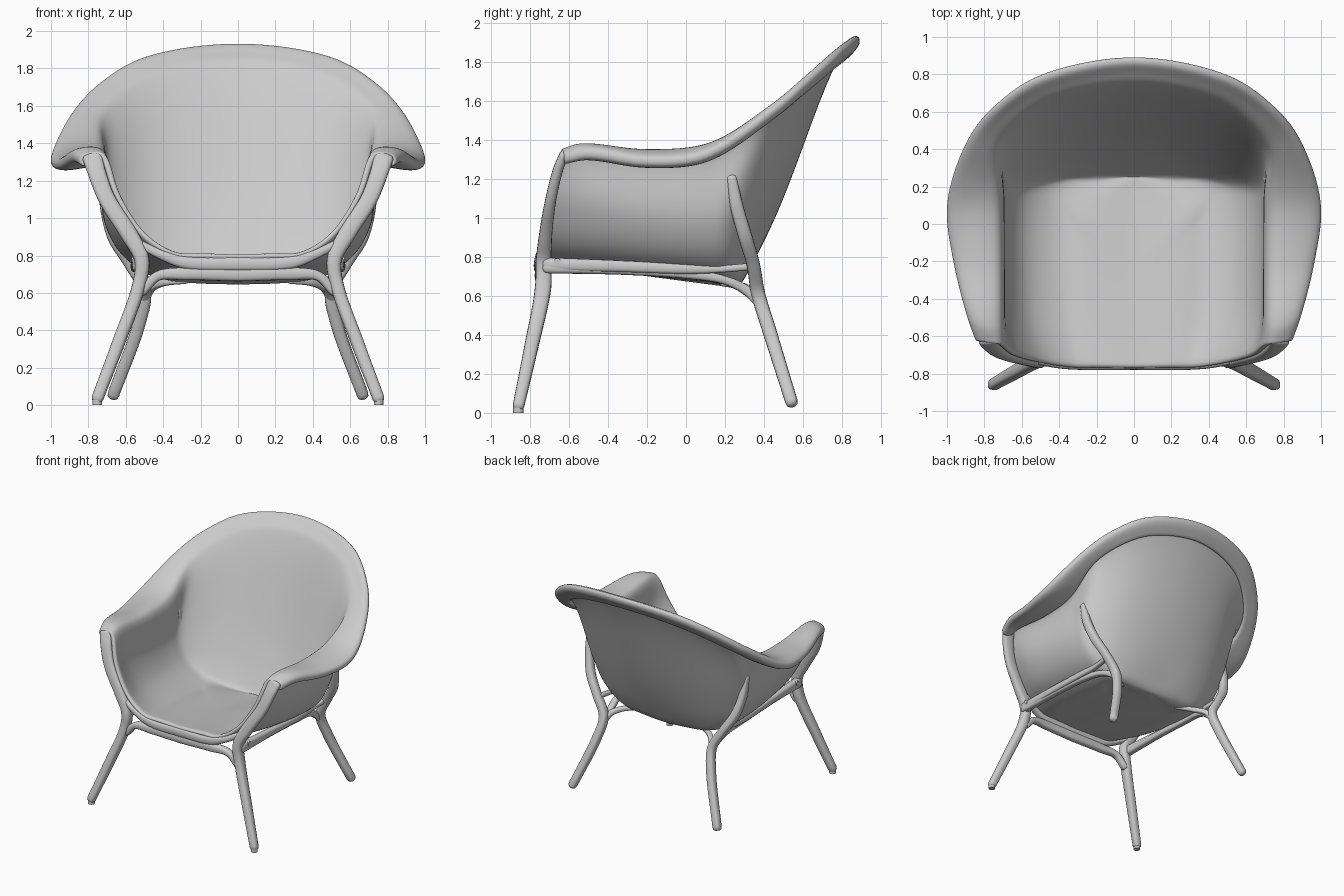
import bpy, bmesh, math
from mathutils import Vector

if "Cube" in bpy.data.objects:
    bpy.data.objects.remove(bpy.data.objects["Cube"])


def spline(pts, n):
    """Smooth centripetal curve through points, n steps per span."""
    p = [Vector(q) for q in pts]
    p = [2 * p[0] - p[1]] + p + [2 * p[-1] - p[-2]]
    out = []
    for i in range(1, len(p) - 2):
        a, b, c, d = p[i - 1:i + 3]
        t = [0.0]
        for u, v in ((a, b), (b, c), (c, d)):
            t.append(t[-1] + max((v - u).length, 1e-3) ** 0.5)
        for k in range(n):
            s = t[1] + (t[2] - t[1]) * k / n
            mix = lambda u, v, i0, i1: u + (v - u) * ((s - t[i0]) / (t[i1] - t[i0]))
            a1, a2, a3 = mix(a, b, 0, 1), mix(b, c, 1, 2), mix(c, d, 2, 3)
            out.append(mix(mix(a1, a2, 0, 2), mix(a2, a3, 1, 3), 1, 2))
    return out + [p[-2].copy()]


def finish(bm, name, angle=50):
    me = bpy.data.meshes.new(name)
    bmesh.ops.recalc_face_normals(bm, faces=bm.faces)
    bm.to_mesh(me)
    bm.free()
    ob = bpy.data.objects.new(name, me)
    bpy.context.collection.objects.link(ob)
    bpy.ops.object.select_all(action='DESELECT')
    ob.select_set(True)
    bpy.context.view_layer.objects.active = ob
    bpy.ops.object.shade_smooth_by_angle(angle=math.radians(angle))
    return ob


def bar(name, path, radii, axis, mirror=True, n=7, sides=16):
    """Sweep a rounded section; radii (along axis, across) per path point."""
    pts = spline(path, n)
    rad = []
    for (a, b), (c, d) in zip(radii, radii[1:]):
        rad += [Vector((a, b)).lerp(Vector((c, d)), k / n) for k in range(n)]
    rad.append(Vector(radii[-1]))
    tan = [(pts[min(i + 1, len(pts) - 1)] - pts[max(i - 1, 0)]).normalized()
           for i in range(len(pts))]
    rings = [(p, t, r, 1.0) for p, t, r in zip(pts, tan, rad)]
    # rounded ends
    for s, h in ((0.85, 0.6), (0.45, 0.9)):
        r = min(rad[0])
        rings.insert(0, (pts[0] - tan[0] * r * h, tan[0], rad[0], s))
        r = min(rad[-1])
        rings.append((pts[-1] + tan[-1] * r * h, tan[-1], rad[-1], s))
    bm = bmesh.new()
    loops = []
    for p, t, r, s in rings:
        u = Vector(axis)
        u = (u - t * u.dot(t)).normalized()
        v = t.cross(u)
        loop = []
        for k in range(sides):
            c, d = math.cos(2 * math.pi * k / sides), math.sin(2 * math.pi * k / sides)
            sq = lambda w: math.copysign(abs(w) ** 0.7, w)
            loop.append(bm.verts.new(p + u * r.x * s * sq(c) + v * r.y * s * sq(d)))
        loops.append(loop)
    for A, B in zip(loops, loops[1:]):
        for k in range(sides):
            bm.faces.new((A[k], A[(k + 1) % sides], B[(k + 1) % sides], B[k]))
    bm.faces.new(loops[0])
    bm.faces.new(loops[-1])
    ob = finish(bm, name)
    if mirror:
        ob.modifiers.new("mirror", 'MIRROR').use_mirror_merge = False
    return ob


# Shell: each row runs from the front of the right arm round to the back centre
seat_edge = [(.33, -.768, .805), (.39, -.5, .765), (.42, -.2, .73), (.43, .08, .70),
             (.43, .18, .695), (.34, .235, .68), (.2, .25, .67), (0, .26, .665)]
wall_low = [(.50, -.742, .91), (.57, -.5, .865), (.60, -.2, .83), (.61, .08, .815),
            (.59, .20, .81), (.47, .27, .785), (.27, .315, .77), (0, .325, .77)]
wall_mid = [(.645, -.70, 1.13), (.69, -.5, 1.08), (.705, -.2, 1.03), (.705, .1, 1.01),
            (.69, .22, 1.02), (.55, .345, 1.03), (.33, .435, 1.06), (0, .47, 1.07)]
wall_top = [(.72, -.645, 1.325), (.72, -.54, 1.34), (.72, -.2, 1.31), (.725, .13, 1.34),
            (.735, .40, 1.51), (.62, .56, 1.64), (.41, .69, 1.755), (0, .765, 1.82)]
rim_crest = [(.77, -.635, 1.335), (.775, -.54, 1.365), (.80, -.2, 1.335), (.82, .13, 1.37),
             (.80, .425, 1.55), (.68, .60, 1.69), (.45, .74, 1.815), (0, .82, 1.875)]
rim_edge = [(.825, -.625, 1.32), (.87, -.5, 1.345), (.945, -.2, 1.305), (.98, .10, 1.335),
            (.87, .445, 1.56), (.73, .62, 1.71), (.49, .78, 1.85), (0, .873, 1.92)]
rim_lip = [(x * .997, y - .002, z - .03) for x, y, z in rim_edge]
# underside of the rim, returning to the outside of the wall
rim_under = []
for w, c in zip(wall_top, rim_crest):
    out = Vector((c[0] - w[0], c[1] - w[1], 0)).normalized()
    rim_under.append(tuple(Vector(w) + out * .03 - Vector((0, 0, .012))))
centre = [(0, -.77 + .97 * i / 7, .79 - .125 * i / 7) for i in range(8)]
inner = [tuple(Vector(c).lerp(Vector(s), .6)) for c, s in zip(centre, seat_edge)]


def full(row):
    return spline(row + [(-x, y, z) for x, y, z in row[-2::-1]], 6)


rows = [full(r) for r in (centre, inner, seat_edge, wall_low, wall_mid, wall_top,
                          rim_crest, rim_edge, rim_lip, rim_under)]
bm = bmesh.new()
grid = [[bm.verts.new(p) for p in spline(col, 4)] for col in zip(*rows)]
for A, B in zip(grid, grid[1:]):
    for k in range(len(A) - 1):
        bm.faces.new((A[k], A[k + 1], B[k + 1], B[k]))
bmesh.ops.remove_doubles(bm, verts=bm.verts, dist=.0005)
bmesh.ops.dissolve_degenerate(bm, edges=bm.edges, dist=.0005)
shell = finish(bm, "seat_shell", 60)
sol = shell.modifiers.new("thickness", 'SOLIDIFY')
sol.thickness, sol.offset = .034, 0
sub = shell.modifiers.new("smooth", 'SUBSURF')
sub.levels = sub.render_levels = 1

# Front arm edge flowing down into the front leg
bar("front_leg",
    [(.778, -.625, 1.325), (.757, -.655, 1.25), (.70, -.692, 1.1), (.58, -.72, .91),
     (.515, -.73, .78), (.53, -.733, .64), (.64, -.795, .33), (.75, -.858, .04)],
    [(.054, .024), (.048, .026), (.045, .028), (.046, .034),
     (.04, .04), (.036, .042), (.035, .036), (.032, .03)], (1, 0, 0))

# Rear leg with its strut running up the outside of the shell
bar("rear_leg",
    [(.72, .235, 1.2), (.708, .26, 1.06), (.665, .305, .9), (.58, .345, .76),
     (.5, .37, .61), (.53, .425, .43), (.665, .54, .06)],
    [(.024, .026), (.030, .034), (.034, .036), (.032, .034),
     (.034, .036), (.034, .036), (.032, .032)], (1, 0, 0))

# Short brace from the rear leg curving in under the back of the seat
bar("rear_brace", [(.50, .375, .56), (.465, .33, .625), (.40, .26, .655), (.28, .19, .665)],
    [(.022, .022), (.022, .022), (.02, .02), (.016, .016)], (0, 0, 1))


def across(half):
    return [(-x, y, z) for x, y, z in half[:0:-1]] + half


# Front rail: two bars that fork apart near the legs
bar("front_rail_upper", across([(0, -.75, .755), (.28, -.75, .762), (.40, -.742, .80), (.52, -.72, .86)]),
    [(.022, .03), (.026, .03), (.034, .03), (.038, .03), (.034, .03), (.026, .03), (.022, .03)],
    (0, 0, 1), False)
bar("front_rail_lower", across([(0, -.745, .70), (.28, -.745, .703), (.43, -.735, .69), (.51, -.728, .61)]),
    [(.026, .03), (.026, .03), (.035, .03), (.038, .03), (.035, .03), (.026, .03), (.026, .03)],
    (0, 0, 1), False)

# Side rails: upper bar carries the seat, lower one arches into the rear leg
bar("side_rail_upper",
    [(.535, -.71, .762), (.545, -.35, .752), (.55, 0, .738), (.545, .18, .738), (.555, .33, .75)],
    [(.035, .03), (.03, .026), (.026, .024), (.018, .02), (.018, .02)], (0, 0, 1))
bar("side_rail_lower",
    [(.535, -.71, .745), (.53, -.35, .735), (.525, 0, .712), (.505, .2, .68), (.49, .32, .62), (.505, .39, .54)],
    [(.03, .03), (.026, .028), (.024, .026), (.022, .026), (.026, .026), (.02, .02)], (0, 0, 1))

# Floor glides under the front legs and bolt heads on the side rails
for s in (-1, 1):
    tag = "right" if s > 0 else "left"
    bpy.ops.mesh.primitive_cylinder_add(vertices=20, radius=.026, depth=.03,
                                        location=(s * .752, -.86, .015))
    bpy.context.object.name = "front_glide_" + tag
    bpy.ops.mesh.primitive_cylinder_add(vertices=20, radius=.018, depth=.03,
                                        location=(s * .555, -.66, .775),
                                        rotation=(0, math.pi / 2, 0))
    bpy.context.object.name = "rail_bolt_" + tag
